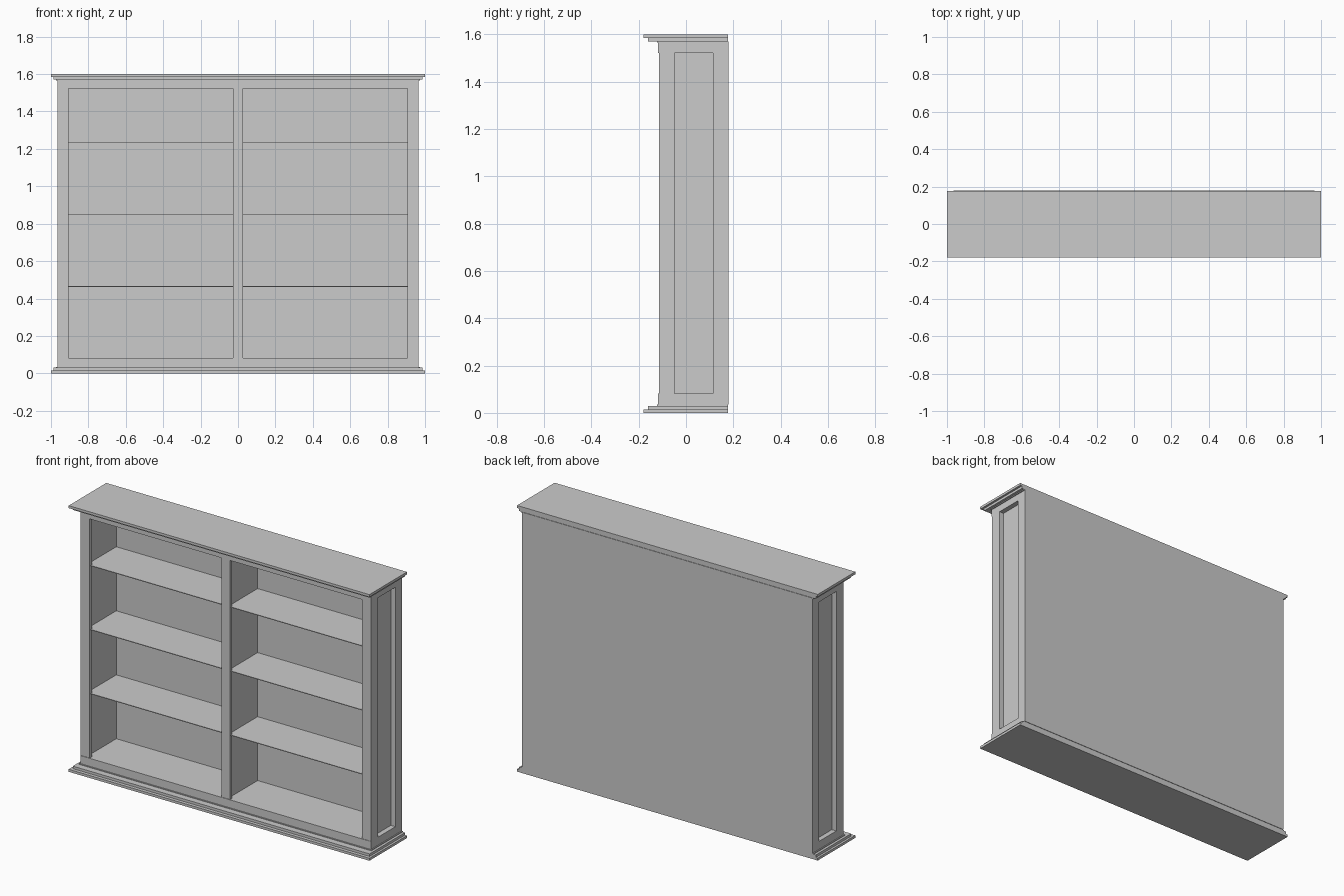
import bpy

if "Cube" in bpy.data.objects:
    bpy.data.objects.remove(bpy.data.objects["Cube"], do_unlink=True)

grey = bpy.data.materials.new("plain grey")
grey.use_nodes = True
tone = (0.6, 0.6, 0.6, 1)
grey.diffuse_color = tone
grey.node_tree.nodes["Principled BSDF"].inputs["Base Color"].default_value = tone

BACK, FRONT = 0.18, -0.115         # depth limits of the carcass
FRAME = -0.095                     # rear of the face frame
OUT, INNER = 0.966, 0.906          # outer and inner edges of the face frame
SIDE, SHEET = 0.936, 0.93          # inner face of the end frames and end panels
BASE, TOP = 0.035, 1.57            # carcass height limits
FLOOR, CEIL = 0.083, 1.522         # opening height limits
WALL = 0.172                       # inner face of the back


def box(name, x, y, z):
    """Box from (min, max) ranges on each axis."""
    ranges = (x, y, z)
    bpy.ops.mesh.primitive_cube_add(size=1, location=[(a + b) / 2 for a, b in ranges])
    ob = bpy.context.object
    ob.name = name
    ob.scale = [b - a for a, b in ranges]
    bpy.ops.object.transform_apply(location=False, rotation=False, scale=True)
    ob.data.materials.append(grey)


# Stepped mouldings, deeper at the front, mirrored between plinth and cornice
for label, flip in (("plinth", False), ("cornice", True)):
    for step, half, front, low, high in (("outer", 1.0, -0.18, 0, 0.015),
                                         ("middle", 0.987, -0.16, 0.015, 0.03),
                                         ("inner", 0.972, -0.122, 0.03, BASE)):
        z = (1.6 - high, 1.6 - low) if flip else (low, high)
        box(f"{label}_{step}_step", (-half, half), (front, BACK - 0.003), z)

# Back, floor and ceiling
box("back_panel", (-SIDE, SIDE), (WALL, BACK), (BASE, TOP))
box("floor_board", (-SIDE, SIDE), (FRAME, WALL), (BASE, FLOOR))
box("ceiling_board", (-SIDE, SIDE), (FRAME, WALL), (CEIL, TOP))

# Front rails
box("bottom_rail", (-OUT, OUT), (FRONT - 0.003, FRAME), (BASE, FLOOR))
box("top_rail", (-OUT, OUT), (FRONT - 0.003, FRAME), (CEIL, TOP))

# Face frame stiles, and framed ends with a sunken panel
for side, s in (("left", 1), ("right", -1)):
    face = tuple(sorted((s * INNER, s * OUT)))
    span = tuple(sorted((s * SIDE, s * OUT)))
    thin = tuple(sorted((s * SHEET, s * SIDE)))
    box(f"{side}_face_stile", face, (FRONT, FRAME), (FLOOR, CEIL))
    box(f"{side}_front_stile", span, (FRAME, -0.048), (BASE, TOP))
    box(f"{side}_back_stile", span, (0.115, BACK), (BASE, TOP))
    box(f"{side}_end_bottom_rail", span, (-0.048, 0.115), (BASE, FLOOR))
    box(f"{side}_end_top_rail", span, (-0.048, 0.115), (CEIL, TOP))
    box(f"{side}_end_panel", thin, (FRAME, WALL), (FLOOR, CEIL))

# Central upright with a thin partition behind it
box("centre_stile", (-0.028, 0.028), (FRONT, FRAME), (FLOOR, CEIL))
box("centre_partition", (-0.01, 0.01), (FRAME, WALL), (FLOOR, CEIL))

# Thin shelves in both bays
for i, z in enumerate((0.465, 0.85, 1.235)):
    for side, x in (("left", (0.01, SHEET)), ("right", (-SHEET, -0.01))):
        box(f"{side}_shelf_{i + 1}", x, (FRAME - 0.01, WALL), (z - 0.002, z + 0.002))
